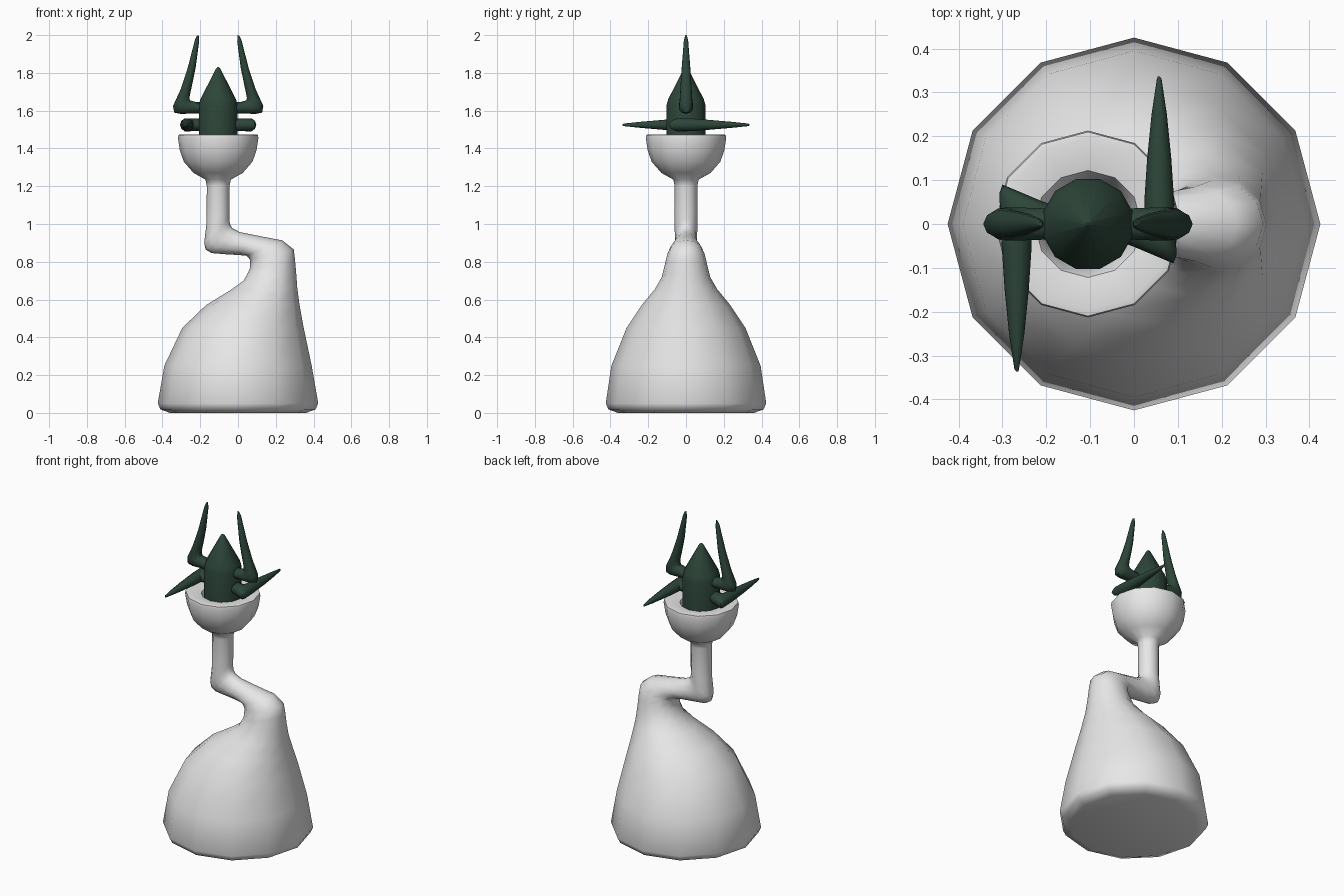
import bpy, bmesh, math
from mathutils import Matrix, Vector

cube = bpy.data.objects.get("Cube")
if cube:
    bpy.data.objects.remove(cube, do_unlink=True)

AXIS = -0.105   # x of the neck and head


def material(name, rgb):
    m = bpy.data.materials.new(name)
    m.use_nodes = True
    m.diffuse_color = (*rgb, 1)
    m.node_tree.nodes["Principled BSDF"].inputs["Base Color"].default_value = (*rgb, 1)
    return m


GREY = material("light grey", (0.8, 0.8, 0.8))
GREEN = material("dark green", (0.026, 0.06, 0.041))


def loft(name, rings, mat, sides=12, phase=0.0, place=None, angle=50):
    """Skin elliptical rings; each ring is (edge point, opposite point, width vector)."""
    bm = bmesh.new()
    loops = []
    for a, b, w in rings:
        a, b, w = Vector(a), Vector(b), Vector(w)
        mid, half = (a + b) / 2, (b - a) / 2
        loops.append([bm.verts.new(mid + half * math.cos(t) + w * math.sin(t))
                      for t in (phase + math.tau * i / sides for i in range(sides))])
    for lo, hi in zip(loops, loops[1:]):
        for i in range(sides):
            j = (i + 1) % sides
            bm.faces.new((lo[i], lo[j], hi[j], hi[i]))
    bm.faces.new(loops[0])
    bm.faces.new(loops[-1])
    if place:
        bm.transform(place)
    bmesh.ops.recalc_face_normals(bm, faces=bm.faces)
    mesh = bpy.data.meshes.new(name)
    bm.to_mesh(mesh)
    bm.free()
    mesh.materials.append(mat)
    obj = bpy.data.objects.new(name, mesh)
    bpy.context.collection.objects.link(obj)
    bpy.ops.object.select_all(action='DESELECT')
    obj.select_set(True)
    bpy.context.view_layer.objects.active = obj
    bpy.ops.object.shade_smooth_by_angle(angle=math.radians(angle))
    return obj


def side_ring(x1, z1, x2, z2, w):
    return (x1, 0, z1), (x2, 0, z2), (0, w, 0)


def round_ring(r, z):
    return side_ring(AXIS - r, z, AXIS + r, z, r)


# Bell-shaped base leaning into the crooked neck
body = [side_ring(*r) for r in (
    (-.36, 0, .36, 0, .36), (-.41, .018, .41, .018, .41), (-.425, .05, .425, .05, .425),
    (-.39, .25, .39, .25, .395), (-.295, .45, .348, .45, .315), (-.17, .57, .326, .57, .235),
    (-.04, .65, .314, .66, .165), (.03, .7, .308, .74, .128), (.062, .76, .302, .81, .112),
    (.065, .81, .295, .865, .1), (.045, .832, .235, .913, .085), (0, .836, .11, .937, .068),
    (-.07, .84, .01, .957, .06), (-.14, .846, -.03, .978, .058), (-.172, .865, -.043, 1, .058),
    (-.179, .9, -.046, 1.03, .06), (-.167, 1, -.045, 1.08, .06))]

# Neck, bowl and the hollow inside the rim
body += [round_ring(r, z) for r, z in (
    (.06, 1.2), (.067, 1.235), (.13, 1.27), (.182, 1.33), (.203, 1.39),
    (.213, 1.455), (.21, 1.472), (.195, 1.475), (.122, 1.462), (.112, 1.44), (.1, 1.38))]
loft("body_and_bowl", body, GREY)

# Pointed cylinder standing in the bowl
loft("pointed_core", [round_ring(r, z) for r, z in (
    (.106, 1.38), (.106, 1.63), (.098, 1.66), (.012, 1.822), (.004, 1.83))],
    GREEN, phase=math.pi / 12, angle=35)

# Upright horns
horn = [side_ring(*r) for r in (
    (-.15, 1.585, -.15, 1.645, .036), (-.22, 1.585, -.22, 1.645, .038),
    (-.305, 1.583, -.255, 1.655, .04), (-.338, 1.59, -.257, 1.67, .037),
    (-.344, 1.625, -.251, 1.7, .034), (-.305, 1.71, -.24, 1.75, .03),
    (-.268, 1.82, -.224, 1.83, .024), (-.228, 1.975, -.206, 1.965, .012),
    (-.218, 1.996, -.208, 2, .005))]

# Level spikes bending forward on one side and back on the other
spike = [((x1, y1, 1.525), (x2, y2, 1.525), (0, 0, w)) for x1, y1, x2, y2, w in (
    (-.15, .03, -.15, -.035, .032), (-.21, .052, -.205, -.03, .034),
    (-.3, .09, -.235, -.03, .036), (-.307, .07, -.234, -.04, .036),
    (-.303, -.03, -.234, -.06, .034), (-.295, -.15, -.24, -.15, .025),
    (-.285, -.25, -.25, -.25, .016), (-.273, -.33, -.262, -.33, .007),
    (-.269, -.336, -.264, -.336, .003))]

shift = Matrix.Translation((AXIS, 0, 0))
half_turn = shift @ Matrix.Rotation(math.pi, 4, 'Z') @ shift.inverted()
for side, place in (("right", None), ("left", half_turn)):
    loft("horn_" + side, horn, GREEN, sides=10, place=place)
    loft("spike_" + side, spike, GREEN, sides=10, place=place)
